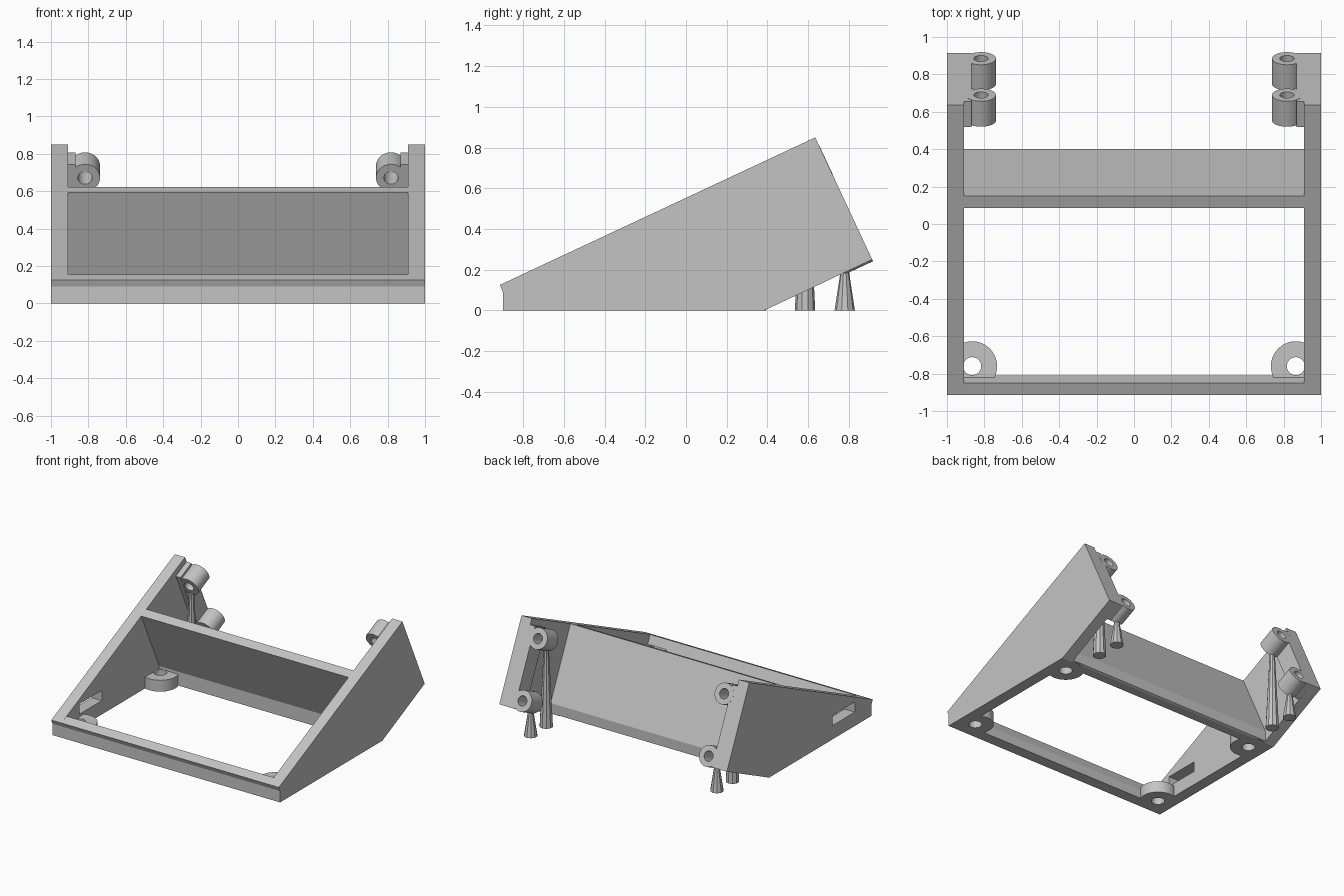
import bpy
import bmesh
import math
from mathutils import Matrix, Vector

cube = bpy.data.objects.get("Cube")
if cube:
    bpy.data.objects.remove(cube, do_unlink=True)

GREY = (0.55, 0.55, 0.55, 1)
mat = bpy.data.materials.new("plain grey")
mat.use_nodes = True
mat.diffuse_color = GREY
mat.node_tree.nodes["Principled BSDF"].inputs["Base Color"].default_value = GREY

TILT = math.radians(25)
ALONG = Vector((0, math.cos(TILT), math.sin(TILT)))    # up the sloping top
DOWN = Vector((0, math.sin(TILT), -math.cos(TILT)))    # square to the slope


def finish(bm, name, smooth=False):
    bmesh.ops.recalc_face_normals(bm, faces=bm.faces)
    mesh = bpy.data.meshes.new(name)
    bm.to_mesh(mesh)
    bm.free()
    mesh.materials.append(mat)
    obj = bpy.data.objects.new(name, mesh)
    bpy.context.collection.objects.link(obj)
    if smooth:
        bpy.ops.object.select_all(action='DESELECT')
        obj.select_set(True)
        bpy.context.view_layer.objects.active = obj
        bpy.ops.object.shade_smooth_by_angle(angle=math.radians(30))
    return obj


def prism(name, profile, x0, x1):
    """Extrude a (y, z) profile along x."""
    bm = bmesh.new()
    face = bm.faces.new([bm.verts.new((x0, y, z)) for y, z in profile])
    ext = bmesh.ops.extrude_face_region(bm, geom=[face])
    moved = [v for v in ext["geom"] if isinstance(v, bmesh.types.BMVert)]
    bmesh.ops.translate(bm, verts=moved, vec=(x1 - x0, 0, 0))
    return finish(bm, name)


def tube(name, outer, inner, length, matrix):
    """Hollow cylinder from z = 0 to length, then placed by matrix."""
    bm = bmesh.new()
    section = [(inner, 0), (outer, 0), (outer, length), (inner, length)]
    vs = [bm.verts.new((r, 0, z)) for r, z in section]
    edges = [bm.edges.new((vs[i], vs[(i + 1) % 4])) for i in range(4)]
    bmesh.ops.spin(bm, geom=vs + edges, axis=(0, 0, 1), cent=(0, 0, 0),
                   angle=math.tau, steps=40, use_merge=True)
    bmesh.ops.remove_doubles(bm, verts=bm.verts, dist=0.0001)
    bm.transform(matrix)
    return finish(bm, name, True)


def support(name, x, y, height):
    bm = bmesh.new()
    bmesh.ops.create_cone(bm, cap_ends=True, segments=10, radius1=0.05,
                          radius2=0.02, depth=height,
                          matrix=Matrix.Translation((x, y, height / 2)))
    return finish(bm, name)


# Wedge-shaped side plates
side = [(-0.9, 0), (0.385, 0), (0.915, 0.25), (0.635, 0.85),
        (-0.915, 0.125), (-0.9, 0.09)]
left_plate = prism("left_side_plate", side, 0.91, 1)
right_plate = prism("right_side_plate", side, -1, -0.91)

# Cable slot through the right plate
slot = prism("slot_cutter", [(-0.69, 0.11), (-0.41, 0.11),
                             (-0.41, 0.19), (-0.69, 0.19)], -1.1, -0.8)
slot.hide_render = True
slot.hide_viewport = True
cut = right_plate.modifiers.new("slot", 'BOOLEAN')
cut.operation = 'DIFFERENCE'
cut.solver = 'EXACT'
cut.object = slot

# Front rail and leaning cross wall
prism("front_rail", [(-0.9, 0), (-0.81, 0), (-0.81, 0.07), (-0.85, 0.155),
                     (-0.915, 0.125), (-0.9, 0.09)], -0.91, 0.91)
prism("cross_wall", [(0.31, 0), (0.385, 0), (0.4, 0.007), (0.4, 0.087),
                     (0.15, 0.623), (0.085, 0.593), (0.31, 0.11)], -0.91, 0.91)

# Inner strip that carries the hinge barrels, flush with the sloping back
DEPTH = 0.15
top = Vector((0, 0.655, 0.807))
bottom = Vector((0, 0.915, 0.25))
strip = [(p.y, p.z) for p in (top, bottom, bottom - ALONG * DEPTH,
                              top - ALONG * DEPTH)]

for sign, word in ((1, "left"), (-1, "right")):
    prism(word + "_hinge_strip", strip, sign * 0.868, sign * 0.91)

    # Screw bosses in the four floor corners
    for y, place in ((-0.76, "front"), (0.26, "rear")):
        tube(f"{word}_{place}_screw_boss", 0.133, 0.048, 0.09,
             Matrix.Translation((sign * 0.865, y, 0)))

    # Hinge barrels along the back, each on a tapered support
    for y, z, place in ((0.69, 0.735, "upper"), (0.885, 0.314, "lower")):
        start = Vector((sign * 0.818, y, z)) - ALONG * DEPTH
        turn = Matrix.Rotation(TILT - math.pi / 2, 4, 'X')
        tube(f"{word}_{place}_hinge_barrel", 0.08, 0.038, DEPTH,
             Matrix.Translation(start) @ turn)
    support(word + "_tall_support", sign * 0.818, 0.585, 0.61)
    support(word + "_short_support", sign * 0.818, 0.78, 0.195)
